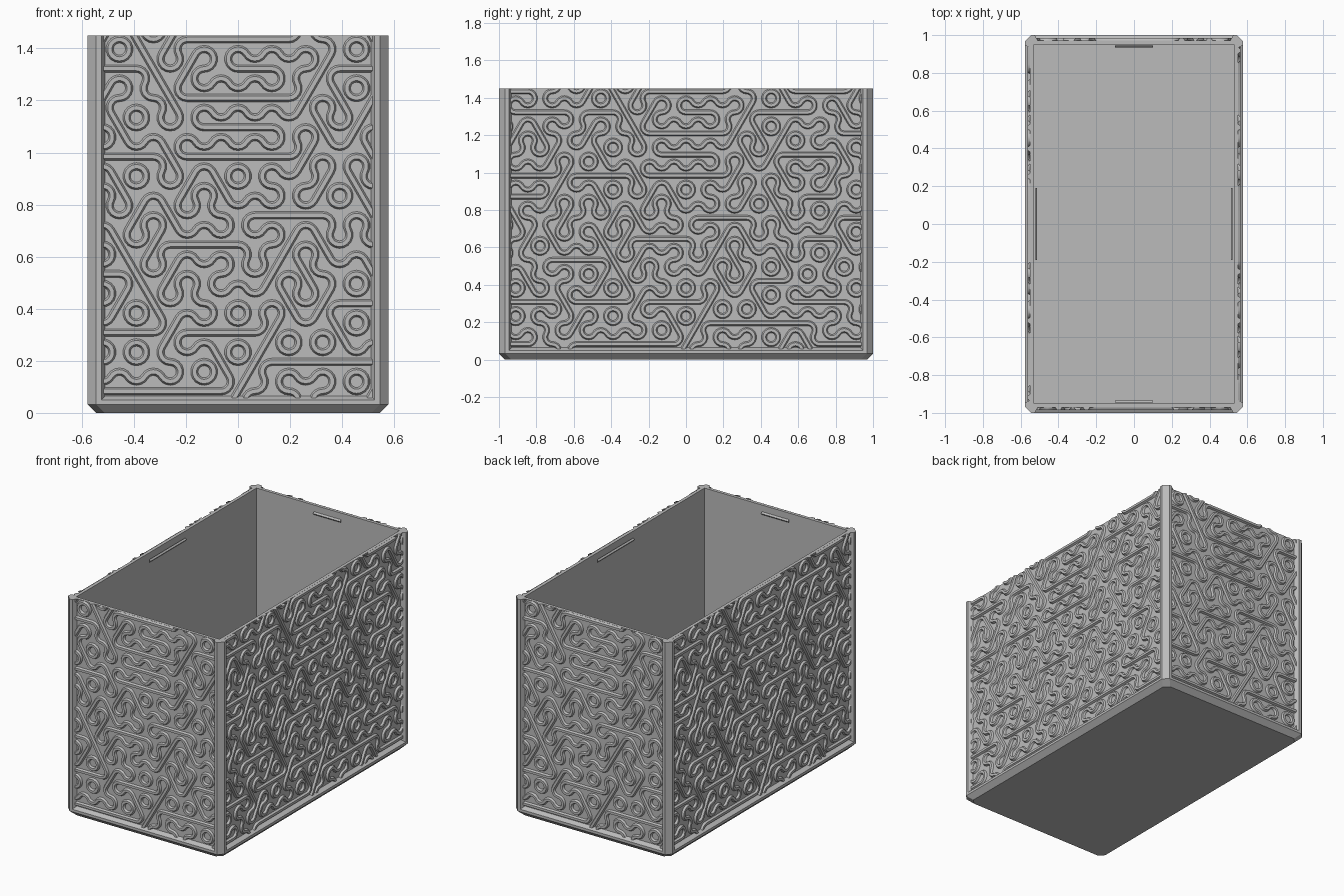
import bpy, bmesh
from math import sin, cos, pi, radians, sqrt
from mathutils import Vector, Matrix

cube = bpy.data.objects.get("Cube")
if cube:
    bpy.data.objects.remove(cube)

grey = bpy.data.materials.new("plain grey")
grey.use_nodes = True
grey.diffuse_color = (0.5, 0.5, 0.5, 1)
grey.node_tree.nodes["Principled BSDF"].inputs["Base Color"].default_value = (0.5, 0.5, 0.5, 1)

X, Y, TOP = 0.578, 1.0, 1.45      # outer half sizes and height
DEPTH, CHAMFER = 0.028, 0.033     # panel recess and edge chamfer
WALL, FLOOR = 0.03, 0.068


def finish(bm, name, smooth=False):
    bmesh.ops.recalc_face_normals(bm, faces=bm.faces[:])
    mesh = bpy.data.meshes.new(name)
    bm.to_mesh(mesh)
    bm.free()
    mesh.materials.append(grey)
    ob = bpy.data.objects.new(name, mesh)
    bpy.context.collection.objects.link(ob)
    if smooth:
        bpy.ops.object.select_all(action='DESELECT')
        ob.select_set(True)
        bpy.context.view_layer.objects.active = ob
        bpy.ops.object.shade_smooth_by_angle(angle=radians(30))
    return ob


def loft(bm, rings):
    """Skin closed rings of points and cap both ends."""
    loops = [[bm.verts.new(p) for p in ring] for ring in rings]
    n = len(loops[0])
    for a, b in zip(loops, loops[1:]):
        for i in range(n):
            j = (i + 1) % n
            bm.faces.new((a[i], a[j], b[j], b[i]))
    bm.faces.new(loops[0])
    bm.faces.new(loops[-1])


# Hollow container walls
bm = bmesh.new()
size = Matrix.Diagonal((2 * (X - DEPTH), 2 * (Y - DEPTH), TOP - 0.05, 1))
bmesh.ops.create_cube(bm, size=1, matrix=Matrix.Translation((0, 0, (TOP + 0.05) / 2)) @ size)
top = max(bm.faces, key=lambda f: f.calc_center_median().z)
bmesh.ops.inset_region(bm, faces=[top], thickness=WALL)
ext = bmesh.ops.extrude_face_region(bm, geom=[top])
bmesh.ops.translate(bm, vec=(0, 0, FLOOR - TOP),
                    verts=[v for v in ext["geom"] if isinstance(v, bmesh.types.BMVert)])
if top.is_valid:
    bmesh.ops.delete(bm, geom=[top], context='FACES_ONLY')
finish(bm, "container_walls")


# Base slab with chamfered underside and a rail that slopes into the panels
def octagon(inset, z):
    x, y, c = X - inset, Y - inset, CHAMFER
    return [(x, c - y, z), (x, y - c, z), (x - c, y, z), (c - x, y, z),
            (-x, y - c, z), (-x, c - y, z), (c - x, -y, z), (x - c, -y, z)]


bm = bmesh.new()
loft(bm, [octagon(CHAMFER, 0), octagon(0, CHAMFER), octagon(0, 0.05), octagon(DEPTH, 0.065)])
finish(bm, "base")

# Corner posts, one profile mirrored to four corners
flat, slope = 0.053, 0.068
profile = [(CHAMFER, 0), (flat, 0), (slope, DEPTH), (0.05, 0.05),
           (DEPTH, slope), (0, flat), (0, CHAMFER)]
for sx, side in ((1, "left"), (-1, "right")):
    for sy, end in ((1, "back"), (-1, "front")):
        bm = bmesh.new()
        loft(bm, [[(sx * (X - a), sy * (Y - b), z) for a, b in profile] for z in (0.04, TOP)])
        finish(bm, f"{end}_{side}_post")

# Maze relief: hexagon tiles from bottom row to top row.
# H, U, D hold a level, rising or falling bar and two arcs; A, V hold three arcs.
TILES = ["HVAHHHHUVAVUDHH", "DVAUVVADUHHHHAVD", "HHDHHUHHUADVHHA",
         "UDAVUDVAADUHVVAA", "VAHHDUAVUDADVUA", "AUDVDUHHAUDVAHDV",
         "DAUVUDVAHHADVUH", "HHUADVUDVAUDAHVU", "HHUHHDHHHUADAUV",
         "AVUADVVHHADUHHDA", "UDAUVDHHHUDUAVH", "VHHAHDUVHAUHHVDA",
         "HAVUDUHHHVADHHU"]
ARCS = {"H": (90, 270), "U": (150, 330), "D": (30, 210), "A": (90, 210, 330), "V": (30, 150, 270)}
BARS = {"H": 0, "U": 60, "D": 120}
HEX = 0.0751                      # hexagon side
PITCH, ROW, FIRST = HEX * sqrt(3), HEX * 1.5, 0.083
STEPS = 6
SECTION = [(-0.016, -0.003), (-0.008, 0.013), (0.008, 0.013), (0.016, -0.003)]


def polar(angle, radius):
    return Vector((cos(angle), sin(angle))) * radius


def sweep(bm, path):
    """Sweep the ridge section along (point, normal) pairs; y is height."""
    rings = [[bm.verts.new((p.x + n.x * o, -d, p.y + n.y * o)) for o, d in SECTION] for p, n in path]
    for a, b in zip(rings, rings[1:]):
        for i in range(4):
            j = (i + 1) % 4
            bm.faces.new((a[i], a[j], b[j], b[i]))


def relief(name, half_width, distance, turn):
    bm = bmesh.new()
    for r, row in enumerate(TILES):
        for c, tile in enumerate(row):
            mid = Vector(((c - (len(row) - 1) / 2) * PITCH, FIRST + r * ROW))
            if abs(mid.x) > half_width + PITCH:
                continue
            for deg in ARCS[tile]:
                a = radians(deg)
                corner = mid + polar(a, HEX)
                path = []
                for k in range(STEPS + 1):
                    t = a + pi + (k / STEPS - 0.5) * 2 * pi / 3
                    path.append((corner + polar(t, HEX / 2), polar(t, 1)))
                sweep(bm, path)
            if tile in BARS:
                a = radians(BARS[tile])
                half, normal = polar(a, PITCH / 2), polar(a + pi / 2, 1)
                sweep(bm, [(mid - half, normal), (mid + half, normal)])
    bmesh.ops.remove_doubles(bm, verts=bm.verts[:], dist=0.0005)
    # Trim to the panel and close the cut ends
    for co, no in (((half_width, 0, 0), (1, 0, 0)), ((-half_width, 0, 0), (-1, 0, 0)),
                   ((0, 0, TOP), (0, 0, 1)), ((0, 0, 0.055), (0, 0, -1))):
        bmesh.ops.bisect_plane(bm, geom=bm.verts[:] + bm.edges[:] + bm.faces[:],
                               plane_co=co, plane_no=no, clear_outer=True)
    bmesh.ops.holes_fill(bm, edges=[e for e in bm.edges if e.is_boundary], sides=8)
    place = Matrix.Rotation(turn, 4, 'Z') @ Matrix.Translation((0, -distance, 0))
    bmesh.ops.transform(bm, matrix=place, verts=bm.verts[:])
    finish(bm, name, smooth=True)


# Snap ridge inside each wall near the rim
def snap_ridge(name, half_length, distance, turn):
    bm = bmesh.new()
    loft(bm, [[(x, -distance - 0.002, 1.39), (x, -distance + 0.007, 1.4),
               (x, -distance - 0.002, 1.41)] for x in (-half_length, half_length)])
    bmesh.ops.transform(bm, matrix=Matrix.Rotation(turn, 4, 'Z'), verts=bm.verts[:])
    finish(bm, name)


for i, side in enumerate(("front", "left", "back", "right")):
    long_side = i % 2 == 1
    reach, span = (X, Y) if long_side else (Y, X)
    relief(side + "_relief", span - 0.062, reach - DEPTH, i * pi / 2)
    snap_ridge(side + "_snap_ridge", 0.19 if long_side else 0.1, reach - DEPTH - WALL, i * pi / 2)
